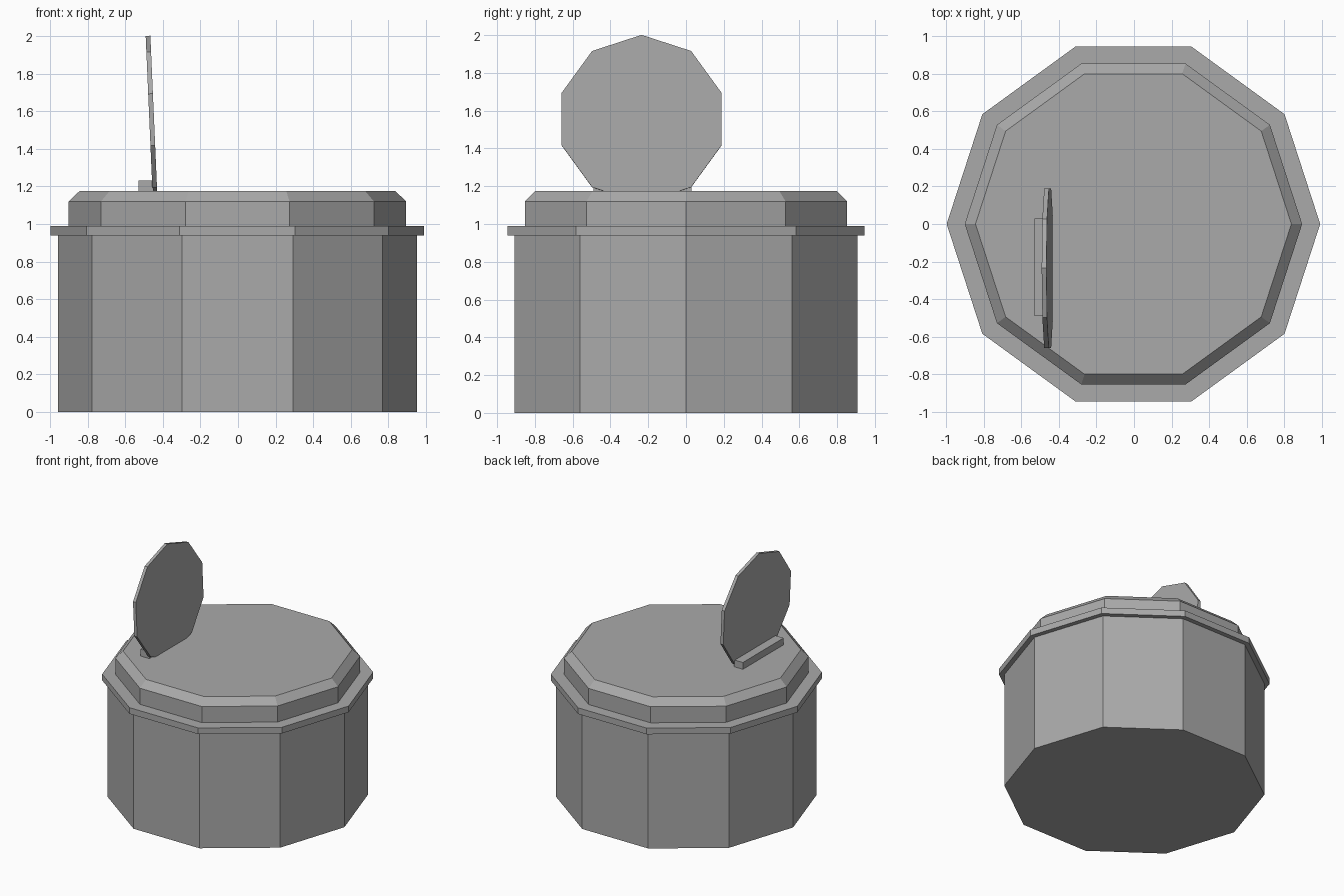
import bpy
import bmesh
from math import cos, sin, pi, radians

if "Cube" in bpy.data.objects:
    bpy.data.objects.remove(bpy.data.objects["Cube"], do_unlink=True)

SIDES = 10
CENTRE_X = -0.003
LID_TOP = 1.175

# Single plain grey
grey = bpy.data.materials.new("plain grey")
grey.use_nodes = True
GREY = (0.4, 0.4, 0.4, 1)
grey.diffuse_color = GREY
grey.node_tree.nodes["Principled BSDF"].inputs["Base Color"].default_value = GREY


def finish(name, bm, location):
    bmesh.ops.recalc_face_normals(bm, faces=bm.faces)
    mesh = bpy.data.meshes.new(name)
    bm.to_mesh(mesh)
    bm.free()
    mesh.materials.append(grey)
    obj = bpy.data.objects.new(name, mesh)
    obj.location = location
    bpy.context.collection.objects.link(obj)
    return obj


def prism(name, profile, location):
    """Flat-sided solid of revolution from (radius, height) pairs, capped at both ends."""
    bm = bmesh.new()
    rings = [[bm.verts.new((r * cos(2 * pi * i / SIDES), r * sin(2 * pi * i / SIDES), z))
              for i in range(SIDES)] for r, z in profile]
    for low, high in zip(rings, rings[1:]):
        for i in range(SIDES):
            j = (i + 1) % SIDES
            bm.faces.new((low[i], low[j], high[j], high[i]))
    bm.faces.new(rings[0][::-1])
    bm.faces.new(rings[-1])
    return finish(name, bm, location)


def box(name, size, location):
    bm = bmesh.new()
    bmesh.ops.create_cube(bm, size=1)
    bmesh.ops.scale(bm, vec=size, verts=bm.verts)
    return finish(name, bm, location)


# Container, rim and bevelled lid
prism("body", [(0.955, 0), (0.955, 0.94)], (CENTRE_X, 0, 0))
prism("rim", [(0.993, 0.94), (0.993, 0.99)], (CENTRE_X, 0, 0))
prism("lid", [(0.897, 0.99), (0.897, 1.12), (0.84, LID_TOP)], (CENTRE_X, 0, 0))

# Upright flap, leaning back slightly, with its lower tip sunk in the lid
flap = prism("flap", [(0.446, -0.0125), (0.446, 0.0125)], (-0.459, -0.235, 1.555))
flap.rotation_euler.y = radians(-92.5)

# Hinge bar behind the flap
box("hinge", (0.08, 0.52, 0.06), (-0.49, -0.23, LID_TOP + 0.025))
